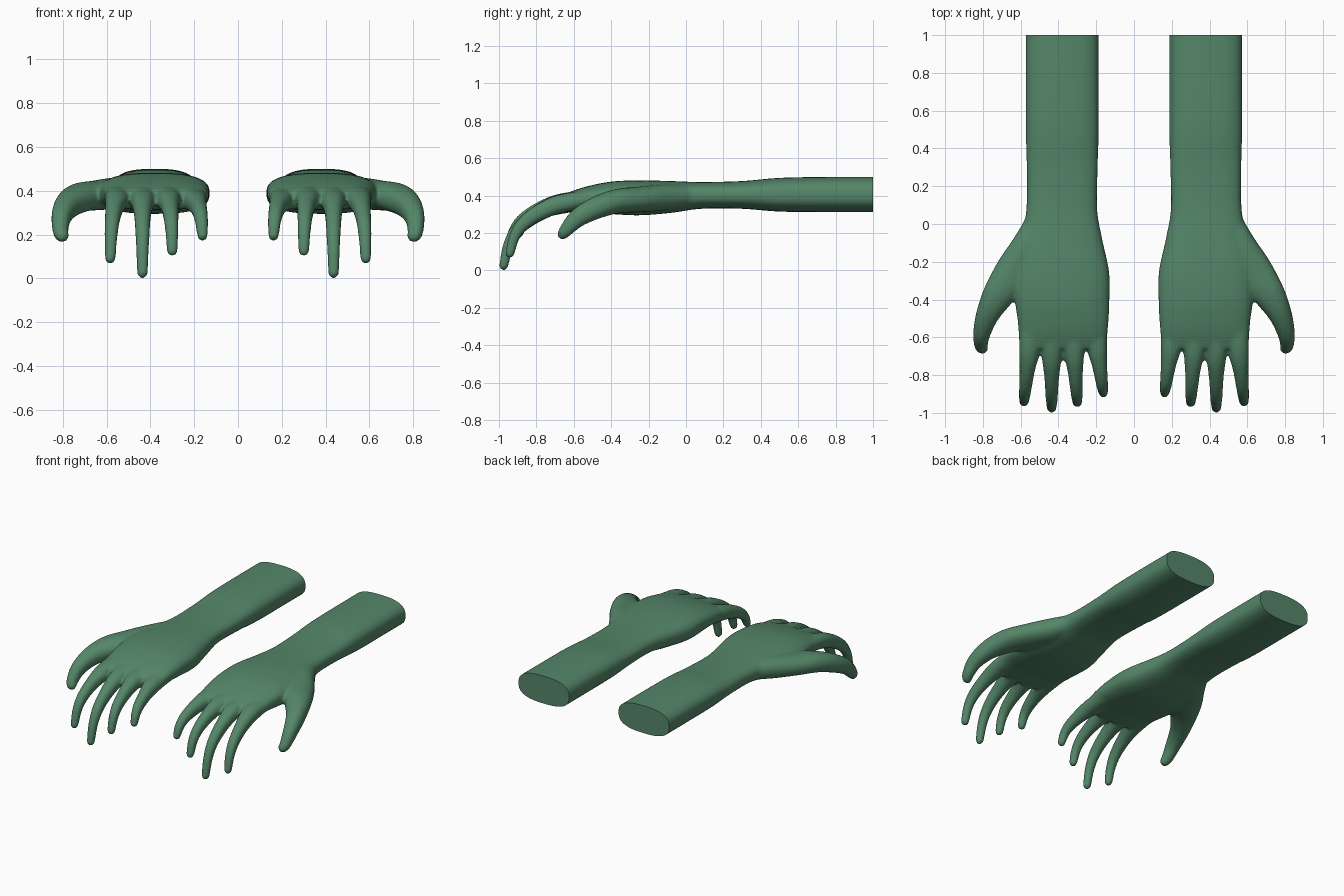
import bpy, bmesh, math
from mathutils import Vector, Matrix

if "Cube" in bpy.data.objects:
    bpy.data.objects.remove(bpy.data.objects["Cube"])

X = Vector((1, 0, 0))


def ring(bm, c, side, up, a, b, power=2.0, n=32):
    verts = []
    for i in range(n):
        t = 2 * math.pi * i / n
        u, v = math.cos(t), math.sin(t)
        u = math.copysign(abs(u) ** (2 / power), u) * a
        v = math.copysign(abs(v) ** (2 / power), v) * b
        verts.append(bm.verts.new(c + side * u + up * v))
    return verts


def skin(bm, rings):
    for r0, r1 in zip(rings, rings[1:]):
        for i in range(len(r0)):
            j = (i + 1) % len(r0)
            bm.faces.new((r0[i], r0[j], r1[j], r1[i]))
    bm.faces.new(rings[0][::-1])
    bm.faces.new(rings[-1])


def spline(pts, steps=6):
    """Catmull-Rom resampling of tuples."""
    p = [Vector(q) for q in pts]
    p = [p[0] * 2 - p[1]] + p + [p[-1] * 2 - p[-2]]
    out = []
    for i in range(1, len(p) - 2):
        a, b, c, d = p[i - 1:i + 3]
        for k in range(steps):
            t = k / steps
            out.append(0.5 * (2 * b + (c - a) * t + (2 * a - 5 * b + 4 * c - d) * t * t
                              + (3 * b - a - 3 * c + d) * t ** 3))
    return out + [p[-2]]


def digit(bm, pts):
    """Tapered tube through (x, y, z, half width) with half thickness blended, round tip."""
    s = spline(pts)
    rings = []
    for i, q in enumerate(s):
        t = (s[min(i + 1, len(s) - 1)] - s[max(i - 1, 0)])[:3]
        t = Vector(t).normalized()
        side = (X - t * t.x).normalized()
        up = side.cross(t)
        c = Vector(q[:3])
        rings.append(ring(bm, c, side, up, q[3], q[4], 2.2))
    for k in range(1, 6):
        a = k * math.pi / 2 / 5.5
        rings.append(ring(bm, c + t * q[3] * math.sin(a), side, up,
                          q[3] * math.cos(a), q[4] * math.cos(a), 2.2))
    skin(bm, rings)


bm = bmesh.new()

# forearm, wrist and palm: y, x min, x max, z min, z max
body = [(1.06, .187, .573, .312, .50), (.75, .187, .573, .312, .50), (.5, .187, .573, .315, .495),
        (.3, .192, .568, .33, .478), (.08, .195, .57, .33, .473), (-.08, .168, .60, .308, .478),
        (-.25, .132, .63, .295, .482), (-.4, .130, .63, .302, .475), (-.52, .135, .615, .312, .452),
        (-.6, .142, .61, .312, .428), (-.66, .15, .603, .315, .402)]
rings = []
for y, x0, x1, z0, z1 in spline(body):
    rings.append(ring(bm, Vector(((x0 + x1) / 2, y, (z0 + z1) / 2)), X, Vector((0, 0, 1)),
                      (x1 - x0) / 2, (z1 - z0) / 2, 2.7, 48))
skin(bm, rings)

# fingers: base x, base z, tip x, tip y, tip z
curl = [(0, 0, .060, .045), (.42, .10, .056, .050), (.66, .25, .041, .045),
        (.85, .46, .034, .037), (.95, .70, .030, .030), (1, 1, .025, .025)]
for bx, bz, tx, ty, tz in [(.205, .375, .162, -.895, .195), (.322, .39, .300, -.947, .125),
                           (.435, .395, .436, -.975, .024), (.547, .39, .583, -.942, .09)]:
    digit(bm, [(bx + (tx - bx) * max(0, (u - .3) / .7), -.45 + (ty + .45) * u,
                bz + (tz - bz) * v, w, h) for u, v, w, h in curl])

# thumb
digit(bm, [(.50, .02, .40, .07, .055), (.56, -.12, .39, .09, .07), (.635, -.25, .38, .10, .068),
           (.715, -.37, .37, .085, .065), (.775, -.48, .335, .062, .06),
           (.806, -.58, .28, .046, .050), (.81, -.642, .215, .036, .037), (.803, -.658, .195, .032, .030)])

# fuse the parts into one smooth skin
bmesh.ops.recalc_face_normals(bm, faces=bm.faces)
mesh = bpy.data.meshes.new("hand_parts")
bm.to_mesh(mesh)
bm.free()
tmp = bpy.data.objects.new("hand_parts", mesh)
bpy.context.collection.objects.link(tmp)
rm = tmp.modifiers.new("fuse", 'REMESH')
rm.mode, rm.voxel_size = 'VOXEL', 0.009
sm = tmp.modifiers.new("soften", 'SMOOTH')
sm.factor, sm.iterations = 0.5, 14
deps = bpy.context.evaluated_depsgraph_get()
right = bpy.data.meshes.new_from_object(tmp.evaluated_get(deps))
bpy.data.objects.remove(tmp)

# flat cut at the arm end
bm = bmesh.new()
bm.from_mesh(right)
bmesh.ops.bisect_plane(bm, geom=bm.verts[:] + bm.edges[:] + bm.faces[:],
                       plane_co=(0, 1, 0), plane_no=(0, 1, 0), clear_outer=True)
bmesh.ops.holes_fill(bm, edges=[e for e in bm.edges if e.is_boundary], sides=0)
bmesh.ops.recalc_face_normals(bm, faces=bm.faces)
bm.to_mesh(right)
bm.free()

# the mirrored pair
mat = bpy.data.materials.new("green_skin")
mat.diffuse_color = (0.09, 0.24, 0.14, 1)
mat.use_nodes = True
mat.node_tree.nodes["Principled BSDF"].inputs["Base Color"].default_value = mat.diffuse_color
left = right.copy()
left.transform(Matrix.Scale(-1, 4, X))
left.flip_normals()
for name, me in (("right_hand", right), ("left_hand", left)):
    me.materials.clear()
    me.materials.append(mat)
    ob = bpy.data.objects.new(name, me)
    bpy.context.collection.objects.link(ob)
    bpy.ops.object.select_all(action='DESELECT')
    ob.select_set(True)
    bpy.context.view_layer.objects.active = ob
    bpy.ops.object.shade_smooth_by_angle(angle=math.radians(50))
